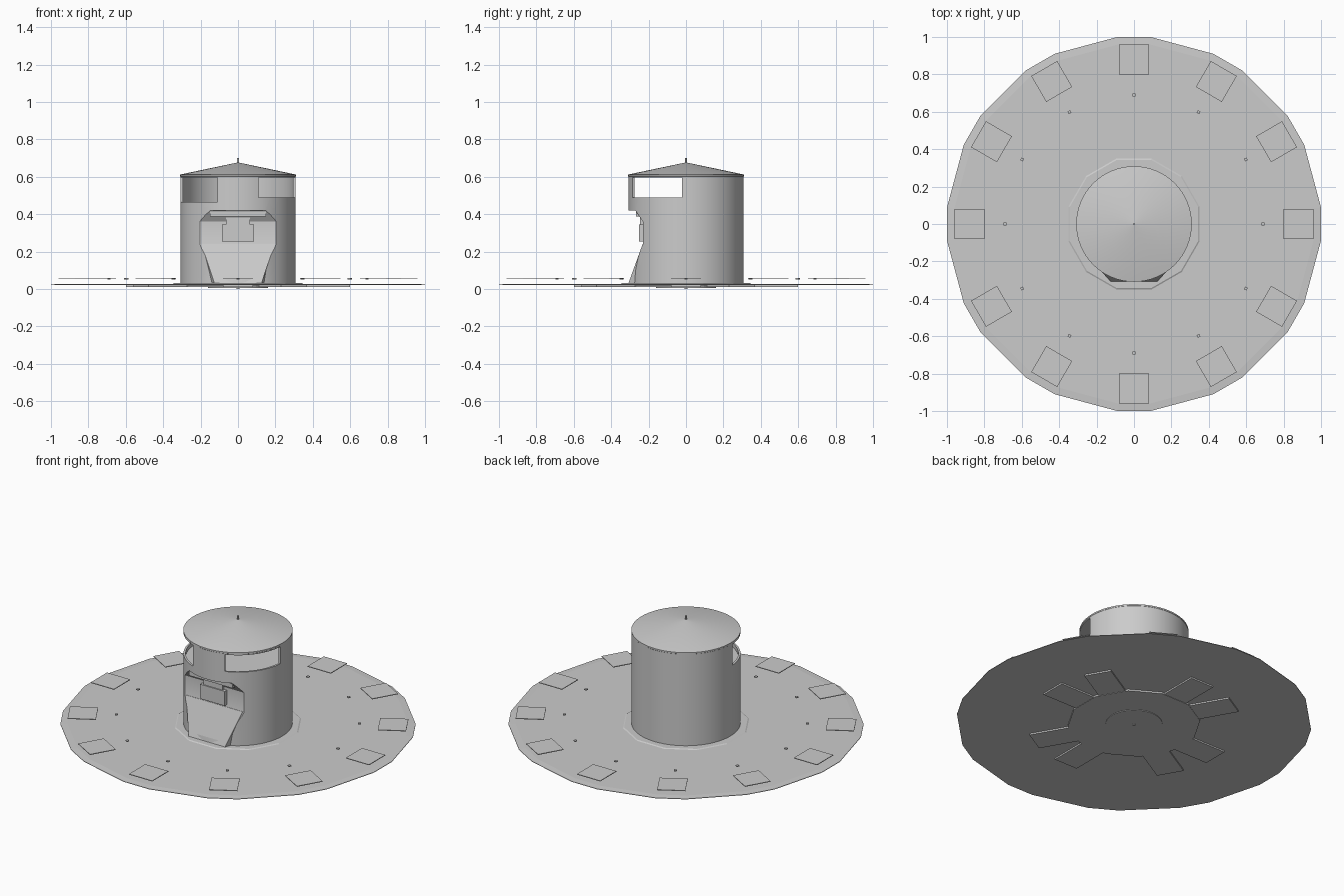
import bpy, bmesh
from math import radians, sin, cos

cube = bpy.data.objects.get("Cube")
if cube:
    bpy.data.objects.remove(cube)

grey = bpy.data.materials.new("plain grey")
grey.use_nodes = True
grey.diffuse_color = (0.6, 0.6, 0.6, 1)
grey.node_tree.nodes["Principled BSDF"].inputs["Base Color"].default_value = (0.6, 0.6, 0.6, 1)


def finish(name, bm):
    """Turn a bmesh into a grey object with outward normals."""
    bmesh.ops.recalc_face_normals(bm, faces=bm.faces)
    mesh = bpy.data.meshes.new(name)
    bm.to_mesh(mesh)
    bm.free()
    mesh.materials.append(grey)
    obj = bpy.data.objects.new(name, mesh)
    bpy.context.collection.objects.link(obj)
    return obj


def stack(name, rings, angles):
    """Skin (radius, z) rings that share the same corner angles, capped at both ends."""
    bm = bmesh.new()
    loops = [[bm.verts.new((r * cos(a), r * sin(a), z)) for a in angles] for r, z in rings]
    n = len(angles)
    for low, high in zip(loops, loops[1:]):
        for i in range(n):
            j = (i + 1) % n
            bm.faces.new((low[i], low[j], high[j], high[i]))
    bm.faces.new(loops[0])
    bm.faces.new(loops[-1])
    return finish(name, bm)


def prism(name, bottom, top):
    """Skin two matching outlines given as 3D points."""
    bm = bmesh.new()
    a = [bm.verts.new(p) for p in bottom]
    b = [bm.verts.new(p) for p in top]
    for i in range(len(a)):
        j = (i + 1) % len(a)
        bm.faces.new((a[i], a[j], b[j], b[i]))
    bm.faces.new(a)
    bm.faces.new(b)
    return finish(name, bm)


def box(name, x, y, z, angle=0):
    """Box from (min, max) ranges, turned about the z axis."""
    c, s = cos(angle), sin(angle)
    corners = [(x[0], y[0]), (x[1], y[0]), (x[1], y[1]), (x[0], y[1])]
    turned = [(px * c - py * s, px * s + py * c) for px, py in corners]
    return prism(name, [(*p, z[0]) for p in turned], [(*p, z[1]) for p in turned])


def smooth(obj):
    bpy.ops.object.select_all(action='DESELECT')
    obj.select_set(True)
    bpy.context.view_layer.objects.active = obj
    bpy.ops.object.shade_smooth_by_angle(angle=radians(30))


def cut(obj, cutter):
    mod = obj.modifiers.new("cut", 'BOOLEAN')
    mod.operation = 'DIFFERENCE'
    mod.solver = 'EXACT'
    mod.object = cutter
    cutter.hide_render = True
    bpy.context.view_layer.objects.active = obj
    bpy.ops.object.modifier_apply(modifier=mod.name)
    bpy.data.objects.remove(cutter)


def regular(n, start=0):
    return [radians(start + 360 * i / n) for i in range(n)]


ROUND = regular(64)

# Broad thin base disc with paired corners and a bevelled rim
rim_angles = [radians(30 * k + d) for k in range(12) for d in (-5, 5)]
stack("base_disc", [(1.004, 0.021), (1.004, 0.024), (0.964, 0.027)], rim_angles)

# Twelve square pads and small studs hovering over the disc
for k in range(12):
    a = radians(30 * k)
    box(f"rim_pad_{k + 1}", (0.80, 0.96), (-0.08, 0.08), (0.053, 0.057), a)
    box(f"stud_{k + 1}", (0.682, 0.698), (-0.008, 0.008), (0.052, 0.058), a)

# Paired plates under the disc
for k in range(4):
    for d in (0, 30):
        box(f"under_plate_{k + 1}_{d}", (0.34, 0.60), (-0.08, 0.08),
            (0.012, 0.022), radians(90 * k + d))

# Collar around the tower foot, with a hub below
stack("collar", [(0.375, 0.010), (0.375, 0.020), (0.355, 0.031)], regular(12, 15))
smooth(stack("under_hub", [(0.16, 0.006), (0.16, 0.012)], ROUND))

# Tower: solid up to the cabin floor, thin wall above
tower = stack("tower", [(0.308, 0.03), (0.308, 0.24), (0.308, 0.602),
                        (0.296, 0.602), (0.296, 0.44)], ROUND)

# Side windows, the right-hand sill lower than the left
for side, sill in ((1, 0.49), (-1, 0.465)):
    outline = [(side * r * cos(radians(a)), r * sin(radians(a)))
               for r, a in ((0.2, -69), (0.6, -69), (0.6, -4), (0.2, -4))]
    cut(tower, prism("window_cutter", [(*p, sill) for p in outline],
                     [(*p, 0.595) for p in outline]))

# Recess in the front wall
profile = [(-0.5, 0.02), (-0.312, 0.02), (-0.23, 0.24), (-0.23, 0.36),
           (-0.27, 0.42), (-0.5, 0.42)]
cut(tower, prism("recess_cutter", [(-0.204, *p) for p in profile],
                 [(0.204, *p) for p in profile]))
smooth(tower)

# Sloping apron below the recess
prism("front_apron",
      [(-0.125, -0.308, 0.03), (0.125, -0.308, 0.03), (0.17, -0.2, 0.03), (-0.17, -0.2, 0.03)],
      [(-0.195, -0.232, 0.24), (0.195, -0.232, 0.24), (0.195, -0.2, 0.24), (-0.195, -0.2, 0.24)])

# Fittings in the recess
box("recess_bar", (-0.15, 0.15), (-0.268, -0.235), (0.388, 0.415))
box("recess_bracket", (-0.065, 0.065), (-0.245, -0.22), (0.345, 0.39))
box("recess_box", (-0.085, 0.085), (-0.252, -0.22), (0.255, 0.345))

# Shallow conical roof and the thin centre rod
smooth(stack("roof", [(0.304, 0.597), (0.309, 0.603), (0.309, 0.612), (0.004, 0.676)], ROUND))
smooth(stack("roof_rod", [(0.005, 0.6), (0.005, 0.70)], regular(12)))
smooth(stack("bottom_pin", [(0.009, 0.0), (0.009, 0.01)], regular(12)))
